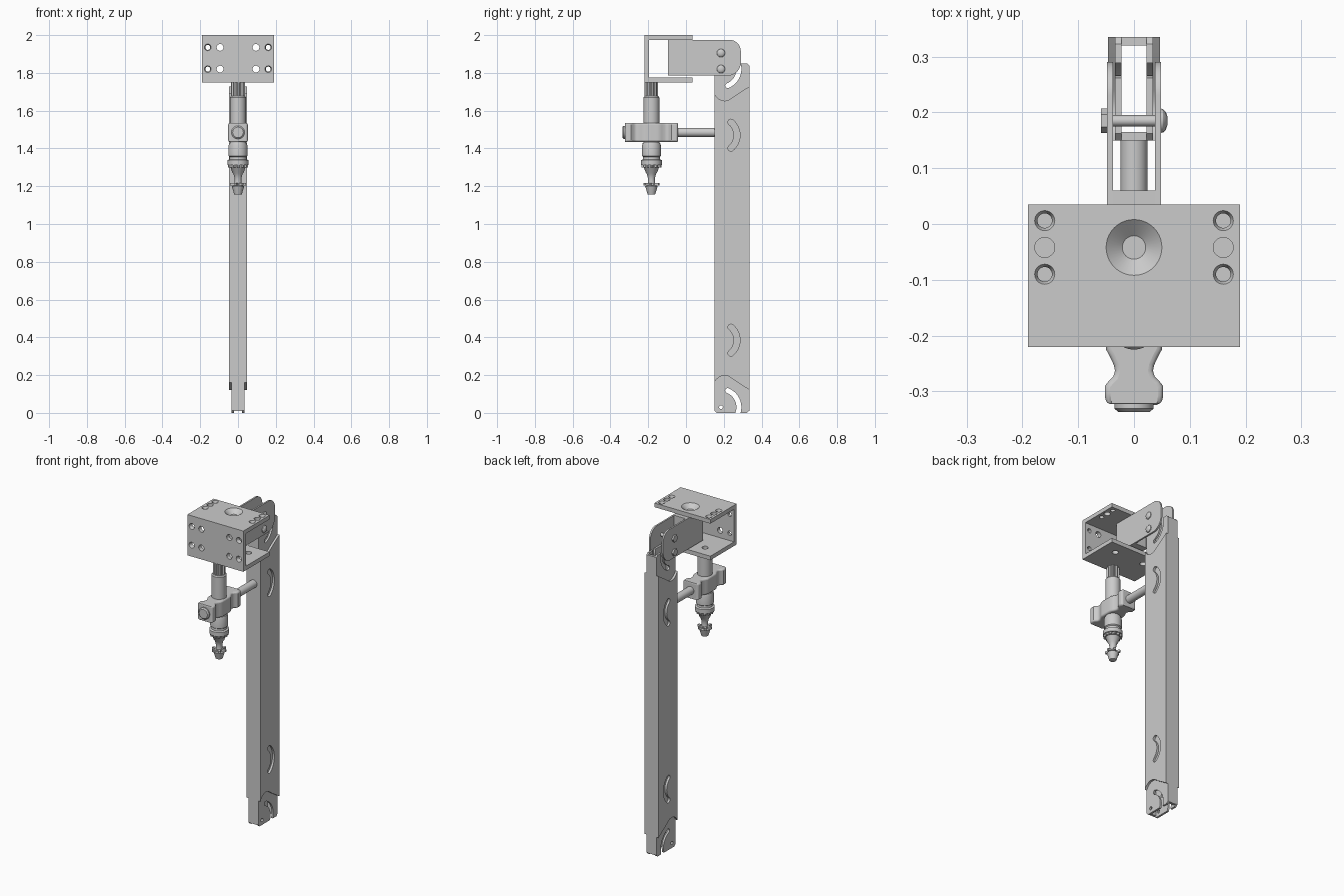
import bpy, bmesh
from math import sin, cos, asin, pi, radians
from mathutils import Matrix, Vector

if "Cube" in bpy.data.objects:
    bpy.data.objects.remove(bpy.data.objects["Cube"])

AXES = {'x': ((0, 1, 0), (0, 0, 1), (1, 0, 0)),
        'y': ((1, 0, 0), (0, 0, 1), (0, 1, 0)),
        'z': ((1, 0, 0), (0, 1, 0), (0, 0, 1))}


def finish(name, bm, bevel=0):
    bmesh.ops.remove_doubles(bm, verts=bm.verts, dist=1e-5)
    bmesh.ops.recalc_face_normals(bm, faces=bm.faces)
    me = bpy.data.meshes.new(name)
    bm.to_mesh(me)
    bm.free()
    me.shade_smooth()
    me.set_sharp_from_angle(angle=radians(32))
    ob = bpy.data.objects.new(name, me)
    bpy.context.collection.objects.link(ob)
    if bevel:
        m = ob.modifiers.new("bevel", 'BEVEL')
        m.width, m.segments, m.limit_method = bevel, 3, 'ANGLE'
        m.angle_limit = radians(40)
    return ob


def plate(name, loops, lo, hi, axis, bevel=0):
    """Flat outline (first loop) with holes (other loops), extruded lo..hi along axis."""
    cu = bpy.data.curves.new(name, 'CURVE')
    cu.dimensions, cu.fill_mode, cu.extrude = '2D', 'BOTH', (hi - lo) / 2
    for loop in loops:
        s = cu.splines.new('POLY')
        s.points.add(len(loop) - 1)
        for p, (u, v) in zip(s.points, loop):
            p.co = (u, v, 0, 1)
        s.use_cyclic_u = True
    tmp = bpy.data.objects.new(name + "_outline", cu)
    bpy.context.collection.objects.link(tmp)
    dg = bpy.context.evaluated_depsgraph_get()
    me = bpy.data.meshes.new_from_object(tmp.evaluated_get(dg))
    bm = bmesh.new()
    bm.from_mesh(me)
    bpy.data.objects.remove(tmp)
    bpy.data.meshes.remove(me)
    a, b, c = (Vector(v) for v in AXES[axis])
    for v in bm.verts:
        v.co = a * v.co.x + b * v.co.y + c * (v.co.z + (lo + hi) / 2)
    return finish(name, bm, bevel)


def lathe(name, prof, loc, axis='z', n=40, closed=False):
    """Revolve (radius, height) points about an axis through loc."""
    a, b, c = (Vector(v) for v in AXES[axis])
    bm = bmesh.new()
    if not closed:
        prof = [(0, prof[0][1])] + prof + [(0, prof[-1][1])]
    rings = [[bm.verts.new(Vector(loc) + a * r * cos(2 * pi * i / n) + b * r * sin(2 * pi * i / n) + c * h)
              for i in range(n)] for r, h in prof]
    pairs = list(zip(rings, rings[1:])) + ([(rings[-1], rings[0])] if closed else [])
    for p, q in pairs:
        for i in range(n):
            j = (i + 1) % n
            bm.faces.new((p[i], p[j], q[j], q[i]))
    return finish(name, bm)


def rect(x0, y0, x1, y1):
    return [(x0, y0), (x1, y0), (x1, y1), (x0, y1)]


def arc(cx, cy, r, a0, a1, n=16):
    return [(cx + r * cos(a0 + (a1 - a0) * i / n), cy + r * sin(a0 + (a1 - a0) * i / n)) for i in range(n + 1)]


def circle(cx, cy, r, n=28):
    return arc(cx, cy, r, 0, 2 * pi, n)[:-1]


def star(cx, cy, r0, r1, teeth):
    n = teeth * 4
    return [(cx + (r0 if i % 4 < 2 else r1) * cos(2 * pi * i / n),
             cy + (r0 if i % 4 < 2 else r1) * sin(2 * pi * i / n)) for i in range(n)]


# Mounting channel: front, top and bottom plates with drilled holes
HY = -0.042
front = [(x, z) for x in (-.16, -.095, .095, .16) for z in (1.82, 1.935)]
plate("channel_front", [rect(-.19, 1.75, .19, 2)] + [circle(x, z, .018) for x, z in front], -.22, -.195, 'y')
top = [(x, y) for x in (-.16, .16) for y in (HY - .048, HY, HY + .048)]
plate("channel_top", [rect(-.19, -.195, .19, .035)] + [circle(x, y, .018) for x, y in top]
      + [circle(0, HY, .05, 40)], 1.975, 2, 'z')
plate("channel_bottom", [rect(-.19, -.195, .19, .035)] + [circle(s * .1, HY, .018) for s in (-1, 1)],
      1.75, 1.775, 'z')
lathe("centre_countersink", [(.05, 2), (.021, 1.975), (.05, 1.975)], (0, HY, 0), closed=True)
for x, z in front:
    if abs(x) > .1:
        lathe("front_hole_seat", [(.018, -.22), (.013, -.21), (.013, -.195), (.018, -.195)],
              (x, 0, z), 'y', 28, True)
for x, y in top:
    if y != HY:
        lathe("top_hole_seat", [(.018, 2), (.013, 1.99), (.013, 1.975), (.018, 1.975)], (x, y, 0), 'z', 28, True)

# Fork joining the channel to the arm
fork = [(-.095, 1.785)] + arc(.22, 1.855, .07, -pi / 2, 0) + arc(.23, 1.915, .06, 0, pi / 2) + [(-.095, 1.975)]
for s in (-1, 1):
    plate("fork_cheek", [fork], s * .043 - .005, s * .043 + .005, 'x')
plate("fork_web", [rect(-.095, 1.785, .06, 1.975)], -.038, .038, 'x')

# Fork bolts with domed head and nut
for z in (1.82, 1.905):
    lathe("fork_bolt", [(.01, -.05), (.01, .047), (.022, .047), (.021, .052), (.016, .057), (.007, .06)],
          (0, .185, z), 'x', 28)
    lathe("fork_nut", [(.022, -.059), (.022, -.047)], (0, .185, z), 'x', 6)

# Arm inner tube: slotted side sheets, front and back walls
H = 1.85
CY, CZ, RI, RO = .185, .03, .082, .108
end = ([(.15, .012), (.162, 0)] + arc(CY, CZ, RI, asin(-CZ / RI), radians(68))
       + arc(CY + .095 * cos(radians(68)), CZ + .095 * sin(radians(68)), .013, radians(248), radians(68), 8)[1:-1]
       + arc(CY, CZ, RO, radians(68), asin(-CZ / RO)) + [(.323, 0), (.335, .012)])
tube = end + [(y, H - z) for y, z in reversed(end)]
for s in (-1, 1):
    plate("arm_inner_side", [tube, circle(CY, CZ, .01), circle(CY, H - CZ, .01)],
          s * .028 - .006, s * .028 + .006, 'x')
plate("arm_front_wall", [rect(.15, .01, .165, H - .01)], -.022, .022, 'x')
plate("arm_back_wall", [rect(.32, .01, .335, H - .01)], -.022, .022, 'x')

# Arm outer cheeks: wavy ends and crescent slots
wave = [(.15, .16), (.16, .176), (.175, .189), (.19, .196), (.205, .198), (.22, .196),
        (.24, .185), (.26, .17), (.335, .122)]


def crescent(zc):
    e = radians(50)
    tip = lambda s: (.18 + .09 * cos(e), zc + s * .09 * sin(e))
    return (arc(.18, zc, .106, -e, e) + arc(*tip(1), .016, e, e + pi, 8)[1:-1]
            + arc(.18, zc, .074, e, -e) + arc(*tip(-1), .016, pi - e, 2 * pi - e, 8)[1:-1])


outer = wave + [(y, H - z) for y, z in reversed(wave)]
for s in (-1, 1):
    plate("arm_outer_cheek", [outer, crescent(.385), crescent(1.47)], s * .0405 - .0065, s * .0405 + .0065, 'x')

# Clamp body: waisted block with end button and rod to the arm
KY, KZ = -.183, 1.485
half = [(.05, -.14), (.052, -.125), (.052, -.107), (.045, -.098), (.037, -.09), (.034, -.08),
        (.036, -.07), (.043, -.055), (.05, -.042), (.051, -.03)]
q = half + [(x, -y) for x, y in reversed(half)]
block = [(x, KY + y) for x, y in q] + [(-x, KY + y) for x, y in reversed(q)]
plate("clamp_body", [block], 1.435, 1.535, 'z', .009)
lathe("clamp_button", [(.028, -.337), (.035, -.331), (.035, -.32)], (0, 0, KZ), 'y')
lathe("clamp_rod", [(.024, -.06), (.024, .155)], (0, 0, KZ), 'y')

# Spindle through the clamp, with splines, collar and nozzle
plate("spindle_splines", [star(0, KY, .036, .029, 8)], 1.66, 1.755, 'z')
lathe("spindle_barrel", [
    (.015, 1.155), (.02, 1.157), (.033, 1.2), (.021, 1.205), (.018, 1.215), (.018, 1.24), (.024, 1.265),
    (.03, 1.272), (.04, 1.3), (.045, 1.305), (.045, 1.35), (.044, 1.355), (.05, 1.36), (.05, 1.415),
    (.046, 1.428), (.042, 1.43), (.042, 1.67), (.037, 1.677)], (0, KY, 0))
lathe("collar_ring", [(.04, 1.313), (.055, 1.313), (.055, 1.338), (.04, 1.345)], (0, KY, 0), closed=True)
plate("collar_teeth", [star(0, KY, .052, .045, 12)], 1.3, 1.315, 'z')
plate("nozzle_fins", [star(0, KY, .043, .022, 6)], 1.203, 1.216, 'z')
